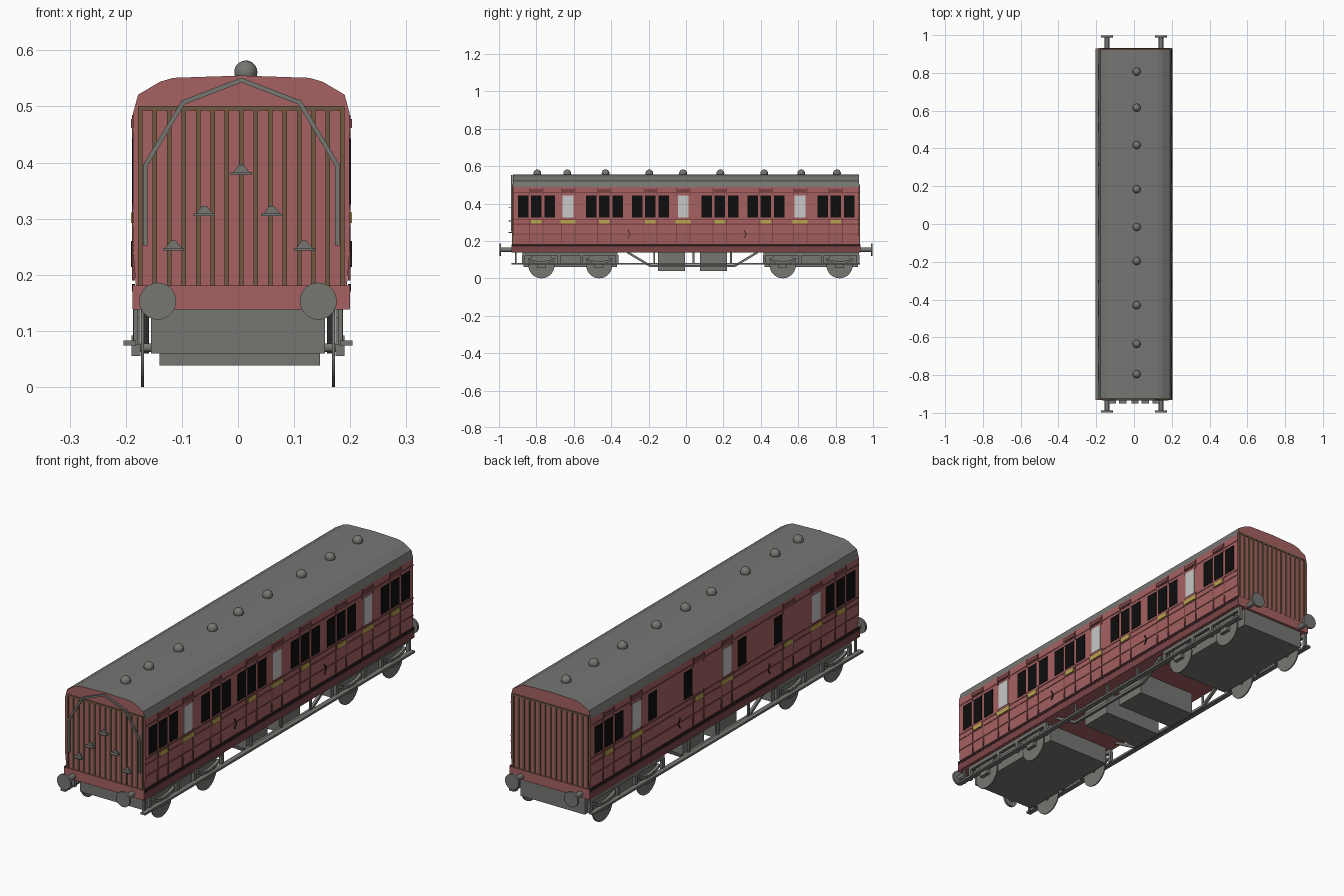
import bpy, bmesh, math
from mathutils import Vector, Matrix

cube = bpy.data.objects.get("Cube")
if cube:
    bpy.data.objects.remove(cube, do_unlink=True)


def material(name, r, g, b):
    m = bpy.data.materials.new(name)
    m.use_nodes = True
    m.diffuse_color = (r, g, b, 1)
    bsdf = next(n for n in m.node_tree.nodes if n.type == "BSDF_PRINCIPLED")
    bsdf.inputs["Base Color"].default_value = (r, g, b, 1)
    bsdf.inputs["Roughness"].default_value = 0.8
    return m


RED = material("body red", 0.38, 0.12, 0.12)
MAROON = material("dark maroon", 0.2, 0.06, 0.06)
GREY = material("roof and chassis grey", 0.18, 0.18, 0.17)
OLIVE = material("olive strip", 0.16, 0.1, 0.055)
BLACK = material("window black", 0.004, 0.004, 0.004)
WHITE = material("frosted glass", 0.58, 0.58, 0.58)
GOLD = material("gold plate", 0.5, 0.38, 0.08)
LINE = material("sole line dark", 0.03, 0.012, 0.014)


def finish(name, bm, *mats):
    bmesh.ops.recalc_face_normals(bm, faces=bm.faces)
    mesh = bpy.data.meshes.new(name)
    bm.to_mesh(mesh)
    bm.free()
    for m in mats:
        mesh.materials.append(m)
    ob = bpy.data.objects.new(name, mesh)
    bpy.context.collection.objects.link(ob)
    return ob


def boxes(name, mat, spans):
    """Each span is (x0, x1, y0, y1, z0, z1)."""
    bm = bmesh.new()
    for x0, x1, y0, y1, z0, z1 in spans:
        mid = Vector((x0 + x1, y0 + y1, z0 + z1)) / 2
        size = Matrix.Diagonal((abs(x1 - x0), abs(y1 - y0), abs(z1 - z0), 1))
        bmesh.ops.create_cube(bm, size=1, matrix=Matrix.Translation(mid) @ size)
    return finish(name, bm, mat)


def bars(name, mat, paths, w):
    """Square bars along each path of points."""
    bm = bmesh.new()
    for path in paths:
        for a, b in zip(path, path[1:]):
            a, b = Vector(a), Vector(b)
            d = b - a
            turn = d.to_track_quat("Z", "Y").to_matrix().to_4x4()
            size = Matrix.Diagonal((w, w, d.length + w * 0.5, 1))
            bmesh.ops.create_cube(bm, size=1, matrix=Matrix.Translation((a + b) / 2) @ turn @ size)
    return finish(name, bm, mat)


def discs(name, mat, items, axis, seg=28):
    """Cylinders given as (centre, radius, length) along one axis."""
    bm = bmesh.new()
    turn = Matrix.Rotation(math.pi / 2, 4, "Y" if axis == "X" else "X")
    for c, r, length in items:
        bmesh.ops.create_cone(bm, cap_ends=True, segments=seg, radius1=r, radius2=r,
                              depth=length, matrix=Matrix.Translation(c) @ turn)
    ob = finish(name, bm, mat)
    for p in ob.data.polygons:
        p.use_smooth = len(p.vertices) == 4
    return ob


def prisms(name, shapes, *mats):
    """Each shape is a list of 3D points and the vector to extrude it by."""
    bm = bmesh.new()
    for pts, push in shapes:
        f = bm.faces.new([bm.verts.new(p) for p in pts])
        out = bmesh.ops.extrude_face_region(bm, geom=[f], use_keep_orig=True)
        moved = [v for v in out["geom"] if isinstance(v, bmesh.types.BMVert)]
        bmesh.ops.translate(bm, verts=moved, vec=push)
    return finish(name, bm, *mats)


CX, HW, END = 0.006, 0.193, 0.925   # body centre, half width, half length
SIDES = (1, -1)

# Coach body: one extruded cross-section, with a grey roof and red ends
half = [(0.188, 0.18), (HW, 0.24), (HW, 0.488), (0.184, 0.521), (0.145, 0.544), (0.121, 0.551)]
section = half + [(0, 0.555)] + [(-x, z) for x, z in reversed(half)]
body = prisms("coach_body", [([(CX + x, -END, z) for x, z in section], (0, 2 * END, 0))], RED, GREY)
for p in body.data.polygons:
    if p.center.z > 0.49 and abs(p.normal.y) < 0.5:
        p.material_index = 1

boxes("underframe", RED, [(CX - HW, CX + HW, -0.932, 0.932, 0.138, 0.181)])

# Raised strips on both ends
strips = []
for s in SIDES:
    y0, y1 = s * (END - 0.002), s * (END + 0.004)
    for i in range(15):
        x = CX + (i - 7) * 0.0257
        strips.append((x - 0.004, x + 0.004, y0, y1, 0.181, 0.496))
    strips.append((CX - 0.184, CX + 0.184, y0, y1, 0.493, 0.501))
boxes("end_strips", OLIVE, strips)

# Windows, doors, beading and plates on each long side
GLASS_DOORS = (-0.63, -0.015, 0.61)
THIRDS = (-0.80, -0.437, -0.19, 0.18, 0.427, 0.80)
SINGLES = (-0.367, -0.12, 0.253, 0.497)


def plate(s, y, width, z0, z1, out=0.002):
    x = CX + s * HW
    return (x - s * 0.003, x + s * out, y - width / 2, y + width / 2, z0, z1)


for s, label in zip(SIDES, ("left", "right")):
    if s > 0:
        dark = [c + o for c in THIRDS for o in (-0.07, 0, 0.072)]
        doors = THIRDS
    else:
        dark = [c + o for c in (-0.80, 0.80) for o in (-0.07, 0, 0.072)] + list(SINGLES)
        doors = (-0.80, -0.437, 0.18, 0.80)
    boxes(label + "_windows", BLACK, [plate(s, y, 0.056, 0.325, 0.443) for y in dark])
    boxes(label + "_glass_doors", WHITE, [plate(s, y, 0.058, 0.325, 0.443) for y in GLASS_DOORS])
    boxes(label + "_gold_plates", GOLD,
          [plate(s, y, 0.056, 0.292, 0.311, 0.004) for y in doors]
          + [plate(s, y, 0.08, 0.292, 0.311, 0.004) for y in GLASS_DOORS])
    trim = [plate(s, 0, 2 * END, z, z + 0.006, 0.0015) for z in (0.235, 0.286, 0.311, 0.455)]
    for y in doors + GLASS_DOORS:
        trim.append(plate(s, y, 0.075, 0.462, 0.478, 0.004))
        for e in (-0.036, 0.036):
            trim.append(plate(s, y + e, 0.005, 0.19, 0.325, 0.0015))
            trim.append(plate(s, y + e, 0.005, 0.443, 0.485, 0.0015))
    boxes(label + "_beading", MAROON, trim)
    boxes(label + "_sole_line", LINE, [plate(s, 0, 1.86, 0.17, 0.184)])
    boxes(label + "_solebar", MAROON, [plate(s, 0, 1.862, 0.139, 0.17, 0.001)])
    x = CX + s * (HW + 0.002)
    bars(label + "_grab_handles", LINE,
         [[(x, y, 0.258), (x, y + 0.012, 0.235), (x, y, 0.216)] for y in (-0.31, 0.31)], 0.004)

# Roof ventilators
bm = bmesh.new()
for y in (-0.795, -0.635, -0.43, -0.196, -0.016, 0.184, 0.418, 0.616, 0.807):
    bmesh.ops.create_uvsphere(bm, u_segments=18, v_segments=10, radius=0.021,
                              matrix=Matrix.Translation((0.014, y, 0.561)))
vents = finish("roof_vents", bm, GREY)
vents.data.polygons.foreach_set("use_smooth", [True] * len(vents.data.polygons))

# Handrail and climbing steps on the front end
rail = [(0.171, 0.254), (0.171, 0.395), (0.104, 0.507), (0, 0.547)]
rail += [(-x, z) for x, z in reversed(rail[:-1])]
bars("front_handrail", GREY, [[(CX + x, -END - 0.006, z) for x, z in rail]], 0.008)
treads, brackets = [], []
for x, z in ((0.006, 0.378), (-0.06, 0.305), (0.06, 0.305), (-0.115, 0.243), (0.118, 0.243)):
    treads.append((x - 0.019, x + 0.019, -END - 0.024, -END, z, z + 0.004))
    y = -END - 0.004
    brackets.append(([(x - 0.018, y, z), (x + 0.018, y, z), (x + 0.004, y, z + 0.018),
                      (x - 0.004, y, z + 0.018)], (0, -0.005, 0)))
boxes("front_step_treads", GREY, treads)
prisms("front_step_brackets", brackets, GREY)

# Buffers at all four corners
heads, shanks = [], []
for s in SIDES:
    for x in (-0.143, 0.143):
        heads.append(((x, s * 0.993, 0.153), 0.033, 0.01))
        shanks.append(((x, s * 0.96, 0.153), 0.012, 0.066))
discs("buffer_heads", GREY, heads, "Y")
discs("buffer_shanks", GREY, shanks, "Y", 12)

# Bogies: centre block, wheels, axle boxes, springs and side frames
AXLES = (-0.773, -0.464, 0.517, 0.821)
BOGIES = (-0.62, 0.67)
boxes("bogie_blocks", GREY, [(-0.155, 0.155, c - 0.25, c + 0.25, 0.06, 0.139) for c in BOGIES])
discs("wheels", GREY, [((s * 0.17, y, 0.07), 0.07, 0.005) for s in SIDES for y in AXLES], "X")
discs("axles", GREY, [((0, y, 0.07), 0.008, 0.36) for y in AXLES], "X", 10)
frames, springs = [], []
for s in SIDES:
    inner, outer = s * 0.174, s * 0.187
    for c in BOGIES:
        frames.append((inner, outer, c - 0.255, c + 0.255, 0.122, 0.139))
        for y in (c - 0.25, c - 0.06, c + 0.06, c + 0.25):
            frames.append((inner, outer, y - 0.008, y + 0.008, 0.076, 0.125))
    for y in AXLES:
        frames.append((inner, s * 0.19, y - 0.024, y + 0.024, 0.055, 0.092))
        angles = [math.radians(a) for a in range(20, 161, 20)]
        arc = [(math.cos(a) * 0.075, 0.118 - math.sin(a) * 0.026) for a in angles]
        low = [(u, z - 0.012) for u, z in reversed(arc)]
        springs.append(([(inner, y + u, z) for u, z in arc + low], (outer - inner, 0, 0)))
boxes("bogie_side_frames", GREY, frames)
prisms("leaf_springs", springs, GREY)

# Footboards and their hangers
boxes("footboards", GREY, [(s * 0.182, s * 0.204, -0.932, 0.93, 0.074, 0.083) for s in SIDES])
boxes("footboard_hangers", GREY, [(s * 0.178, s * 0.186, y - 0.005, y + 0.005, 0.076, 0.139)
                                  for s in SIDES for y in (-0.91, -0.17, 0.04, 0.24, 0.92)])

# Truss rods and the equipment boxes between the bogies
truss = [(-0.31, 0.138), (-0.19, 0.066), (0.26, 0.066), (0.38, 0.138)]
bars("truss_rods", GREY, [[(s * 0.165, y, z) for y, z in truss] for s in SIDES], 0.012)
boxes("equipment_boxes", GREY, [(-0.14, 0.146, -0.15, -0.005, 0.038, 0.139),
                                (-0.14, 0.146, 0.075, 0.22, 0.038, 0.139)])
